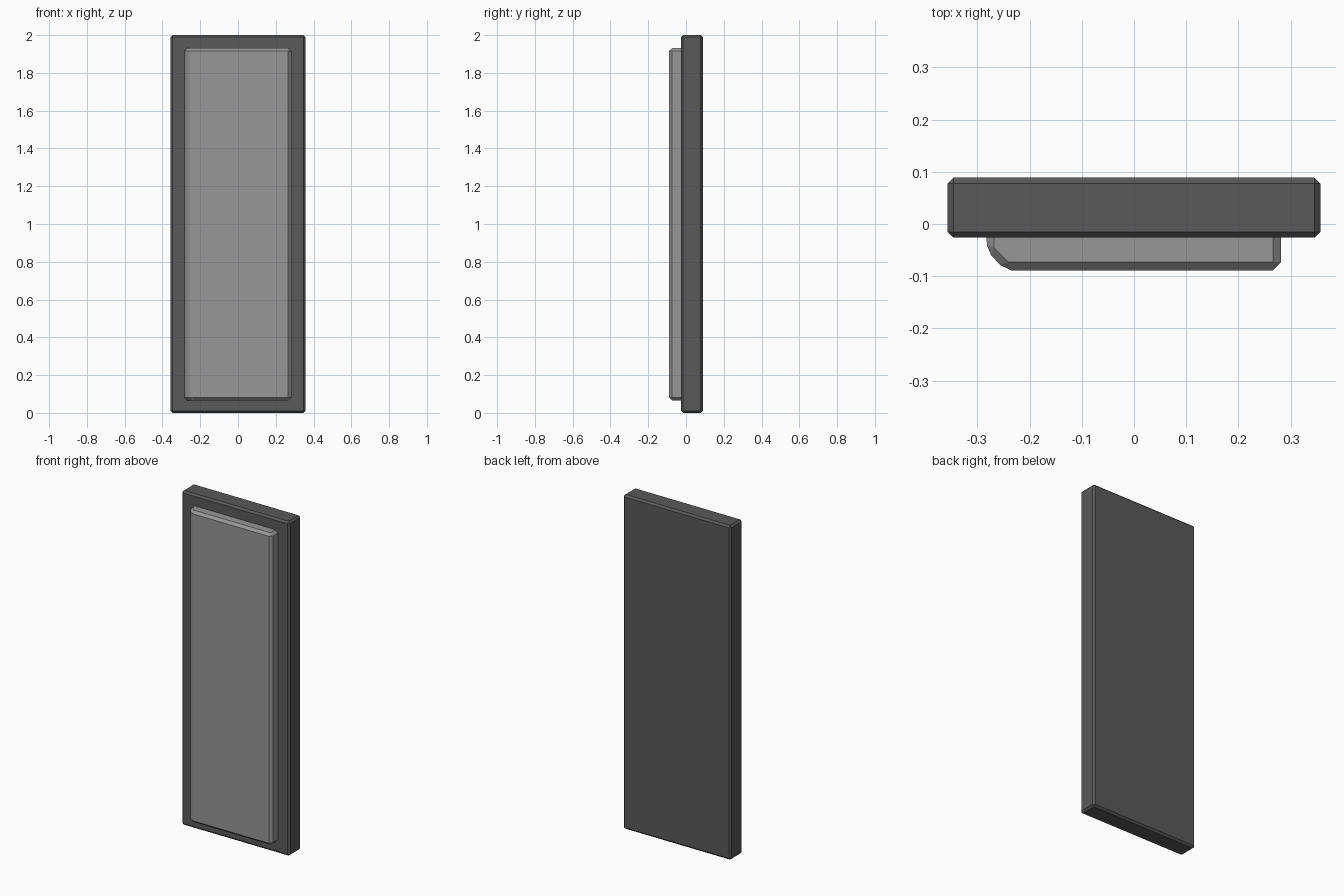
import bpy, bmesh

if "Cube" in bpy.data.objects:
    bpy.data.objects.remove(bpy.data.objects["Cube"])

def finish(name, bm, shade):
    bmesh.ops.recalc_face_normals(bm, faces=bm.faces)
    mesh = bpy.data.meshes.new(name)
    bm.to_mesh(mesh)
    bm.free()
    mat = bpy.data.materials.new(name + "_grey")
    mat.diffuse_color = (shade, shade, shade, 1)
    mat.use_nodes = True
    mat.node_tree.nodes["Principled BSDF"].inputs["Base Color"].default_value = mat.diffuse_color
    mesh.materials.append(mat)
    obj = bpy.data.objects.new(name, mesh)
    bpy.context.collection.objects.link(obj)
    return obj

# Back slab: dark chamfered box
x, y0, y1 = 0.357, -0.026, 0.089
bm = bmesh.new()
bmesh.ops.create_cube(bm, size=1)
for v in bm.verts:
    v.co = (v.co.x * 2 * x, (y0 + y1) / 2 + v.co.y * (y1 - y0), 1 + v.co.z * 2)
bmesh.ops.bevel(bm, geom=bm.edges[:], offset=0.011, segments=1, affect='EDGES')
finish("back_slab", bm, 0.10)

# Front panel: plan outline with one rounded front corner, and its inset cap
back = -0.018
outer = [(-0.283, back), (-0.282, -0.040), (-0.274, -0.060), (-0.256, -0.079),
         (-0.235, -0.089), (0.266, -0.089), (0.282, -0.073), (0.282, back)]
cap = [(-0.268, back), (-0.268, -0.046), (-0.268, -0.046), (-0.241, -0.073),
       (-0.241, -0.073), (0.266, -0.073), (0.266, -0.073), (0.266, back)]
bm = bmesh.new()
rings = [[bm.verts.new((px, py, z)) for px, py in pts]
         for pts, z in ((cap, 0.066), (outer, 0.081), (outer, 1.917), (cap, 1.932))]
n = len(outer)
for a, b in zip(rings, rings[1:]):
    for i in range(n):
        j = (i + 1) % n
        bm.faces.new((a[i], a[j], b[j], b[i]))
bm.faces.new(rings[0])
bm.faces.new(rings[-1])
bmesh.ops.remove_doubles(bm, verts=bm.verts, dist=0.0005)
finish("front_panel", bm, 0.31)
